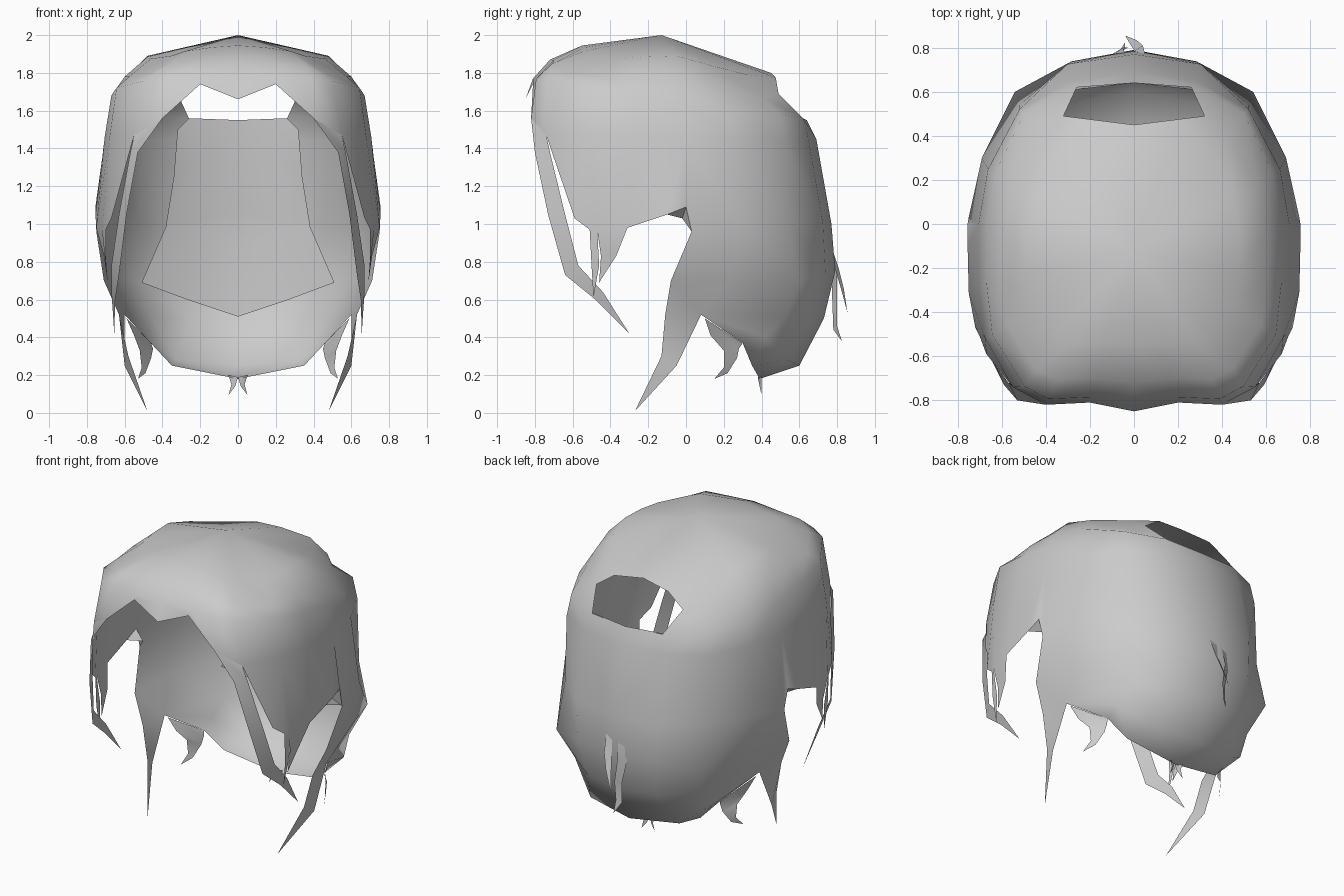
import bpy, bmesh, math
from mathutils import Vector

grey = bpy.data.materials.new("hair_grey")
grey.diffuse_color = (0.6, 0.6, 0.6, 1)


def finish(bm, name, mirror=True):
    """Weld, mirror across x and shade a part."""
    if mirror:
        geom = bm.verts[:] + bm.edges[:] + bm.faces[:]
        dup = bmesh.ops.duplicate(bm, geom=geom)["geom"]
        for v in [g for g in dup if isinstance(g, bmesh.types.BMVert)]:
            v.co.x *= -1
        bmesh.ops.reverse_faces(bm, faces=[g for g in dup if isinstance(g, bmesh.types.BMFace)])
    bmesh.ops.remove_doubles(bm, verts=bm.verts, dist=0.002)
    me = bpy.data.meshes.new(name)
    bm.to_mesh(me)
    bm.free()
    ob = bpy.data.objects.new(name, me)
    bpy.context.collection.objects.link(ob)
    me.materials.append(grey)
    bpy.ops.object.select_all(action='DESELECT')
    ob.select_set(True)
    bpy.context.view_layer.objects.active = ob
    bpy.ops.object.shade_smooth_by_angle(angle=math.radians(60))
    return ob


def face(bm, pts):
    keep = []
    for p in map(Vector, pts):
        if all((p - q).length > 0.003 for q in keep):
            keep.append(p)
    if len(keep) > 2:
        bm.faces.new([bm.verts.new(p) for p in keep])


def strip(bm, left, right):
    """Ribbon between two edge paths; equal end points close to a tip."""
    for i in range(len(left) - 1):
        face(bm, (left[i], left[i + 1], right[i + 1], right[i]))


def lock(name, left, right, mirror=True):
    bm = bmesh.new()
    strip(bm, left, right)
    return finish(bm, name, mirror)


# Half plan of the head, front centre to back centre
plan = [(0, -1), (.29, -.97), (.58, -.98), (.74, -.91), (.96, -.62), (1, -.32),
        (1, 0), (.94, .36), (.73, .75), (.40, .94), (0, 1)]
# Rings: z front, z side, z back, half width, y front, y side, y back
rings = [(1.945, 1.90, 1.80, .48, -.55, -.05, .45),
         (1.87, 1.79, 1.69, .60, -.72, -.04, .52),
         (1.77, 1.64, 1.55, .67, -.81, .00, .64),
         (1.50, 1.45, 1.45, .705, -.83, .00, .69),
         (1.00, 1.07, 1.00, .755, -.80, .02, .77),
         (.75, .70, .75, .71, -.3, -.08, .79),
         (.50, .52, .50, .63, -.3, -.11, .73),
         (.25, .32, .25, .50, -.3, .10, .60),
         (.17, .28, .17, .42, -.3, .10, .39)]


def ring_point(r, c):
    zf, zs, zb, hx, yf, yc, yb = rings[r]
    px, py = plan[c]
    z_end, y_end = (zf, yf) if py < 0 else (zb, yb)
    return Vector((px * hx, yc + abs(py) * (y_end - yc), zs + abs(py) * (z_end - zs)))


P = {(r, c): ring_point(r, c) for r in range(9) for c in range(11)}
# Crown corners sit a little lower than the front centre
crown = {(0, 1): 1.935, (0, 2): 1.915, (0, 3): 1.89, (0, 4): 1.875, (0, 5): 1.885, (0, 6): 1.89,
         (0, 7): 1.84, (0, 8): 1.79, (1, 2): 1.85, (1, 3): 1.81, (1, 4): 1.78, (1, 5): 1.78,
         (1, 6): 1.77, (1, 7): 1.725, (2, 7): 1.59}
for k, z in crown.items():
    P[k].z = z
# Jagged fringe, side hem, hole corners, flattened back corners and nape hem
fixes = {(3, 0): (0, -.85, 1.66), (3, 1): (.2, -.81, 1.74),
         (3, 2): (.40, -.82, 1.56), (3, 3): (.55, -.74, 1.47),
         (4, 4): (.72, -.47, .97), (4, 5): (.75, -.31, .98), (4, 6): (.75, .03, .96),
         (0, 9): (.2, .475, 1.775), (1, 9): (.32, .49, 1.69), (2, 9): (.26, .62, 1.56),
         (1, 8): (.42, .40, 1.67), (2, 8): (.50, .50, 1.58), (3, 8): (.52, .52, 1.44),
         (4, 8): (.52, .54, 1.0), (4, 7): (.69, .30, 1.0), (5, 8): (.54, .60, .70),
         (6, 7): (.60, .08, .52),
         (7, 8): (.49, .42, .40), (7, 9): (.33, .54, .28), (7, 10): (0, .60, .25),
         (8, 8): (.46, .30, .37), (8, 9): (.35, .35, .25), (8, 10): (0, .39, .18)}
P.update({k: Vector(v) for k, v in fixes.items()})

# Main hair shell
bm = bmesh.new()
first = {3: 4, 4: 6, 5: 6, 6: 7, 7: 8}
for c in range(10):
    face(bm, ((0, -.13, 2.0), P[0, c], P[0, c + 1]))
    for r in range(8):
        hole = c == 9 and r in (0, 1)
        nape = r == 6 and c == 7
        ear = r == 3 and c == 5
        if c >= first.get(r, 0) and not (hole or nape or ear):
            face(bm, (P[r, c], P[r + 1, c], P[r + 1, c + 1], P[r, c + 1]))
face(bm, (P[6, 7], P[7, 8], P[6, 8]))
face(bm, (P[6, 7], P[8, 8], P[7, 8]))
# Hem above the ear and a small fold turned inward
ear_a, ear_b = Vector((.755, -.10, 1.05)), Vector((.755, 0, 1.09))
face(bm, (P[3, 5], P[4, 5], ear_a, P[3, 6]))
face(bm, (P[3, 6], ear_a, ear_b))
face(bm, (P[3, 6], ear_b, P[4, 6]))
face(bm, (ear_a, (.69, -.02, 1.03), ear_b))
face(bm, (ear_b, (.69, -.02, 1.03), P[4, 6]))
# Temple panel behind the slit
face(bm, (P[3, 3], (.67, -.59, 1.03), P[3, 4]))
face(bm, (P[3, 4], (.67, -.59, 1.03), (.70, -.51, .97), P[4, 4]))
# Two short points below the temple and the long lock beside the neck
strip(bm, [(.70, -.51, .97), (.70, -.50, .78), (.68, -.49, .61)],
      [P[4, 4], (.70, -.46, .78), (.68, -.49, .61)])
strip(bm, [P[4, 4], (.70, -.45, .83), (.69, -.46, .69)],
      [P[4, 5], (.71, -.37, .83), (.69, -.46, .69)])
strip(bm, [P[6, 6], (.58, -.13, .30), (.48, -.27, .01)],
      [P[6, 7], (.60, -.05, .25), (.48, -.27, .01)])
finish(bm, "hair_shell")

# Long lock framing the face
lock("front_lock",
     [P[3, 2], (.53, -.80, 1.38), (.59, -.73, 1.05), (.63, -.64, .73), (.65, -.48, .60), (.655, -.30, .42)],
     [P[3, 3], (.57, -.72, 1.38), (.63, -.64, 1.05), (.67, -.57, .78), (.67, -.44, .64), (.655, -.30, .42)])

# Short curled lock behind the neck lock
lock("nape_lock", [(.59, .10, .50), (.55, .13, .41), (.52, .20, .33), (.51, .20, .24), (.53, .15, .18)],
     [(.46, .30, .37), (.45, .28, .34), (.46, .27, .29), (.49, .22, .21), (.53, .15, .18)])

# Inner layer lying against the back of the shell
bm = bmesh.new()
rows = [[(0, .64, 1.55), (.26, .61, 1.56), (.32, .575, 1.50)],
        [(0, .66, 1.42), (.22, .62, 1.32), (.34, .585, 1.25)],
        [(0, .68, 1.07), (.20, .68, 1.01), (.38, .60, 1.0)],
        [(0, .70, .87), (.20, .68, .97), (.38, .60, .99)],
        [(0, .70, .51), (.27, .66, .60), (.51, .55, .69)]]
for a, b in zip(rows, rows[1:]):
    strip(bm, a, b)
finish(bm, "inner_layer")

# Small wisps at the bottom of the nape
lock("nape_wisp", [(0, .38, .19), (.015, .39, .14), (.05, .40, .095)],
     [(.05, .40, .20), (.035, .40, .15), (.05, .40, .095)])

# Loose wisps on the back
lock("back_wisp_long",
     [(-.10, .76, .86), (-.10, .77, .72), (-.07, .775, .58), (-.07, .78, .44), (-.04, .825, .38)],
     [(-.04, .77, .87), (-.05, .80, .72), (-.03, .80, .58), (-.04, .80, .46), (-.04, .825, .38)],
     mirror=False)
lock("back_wisp_short",
     [(-.02, .77, .88), (0, .79, .76), (-.02, .82, .66), (-.04, .855, .53)],
     [(.05, .77, .88), (.04, .81, .76), (.01, .835, .66), (-.04, .855, .53)],
     mirror=False)
